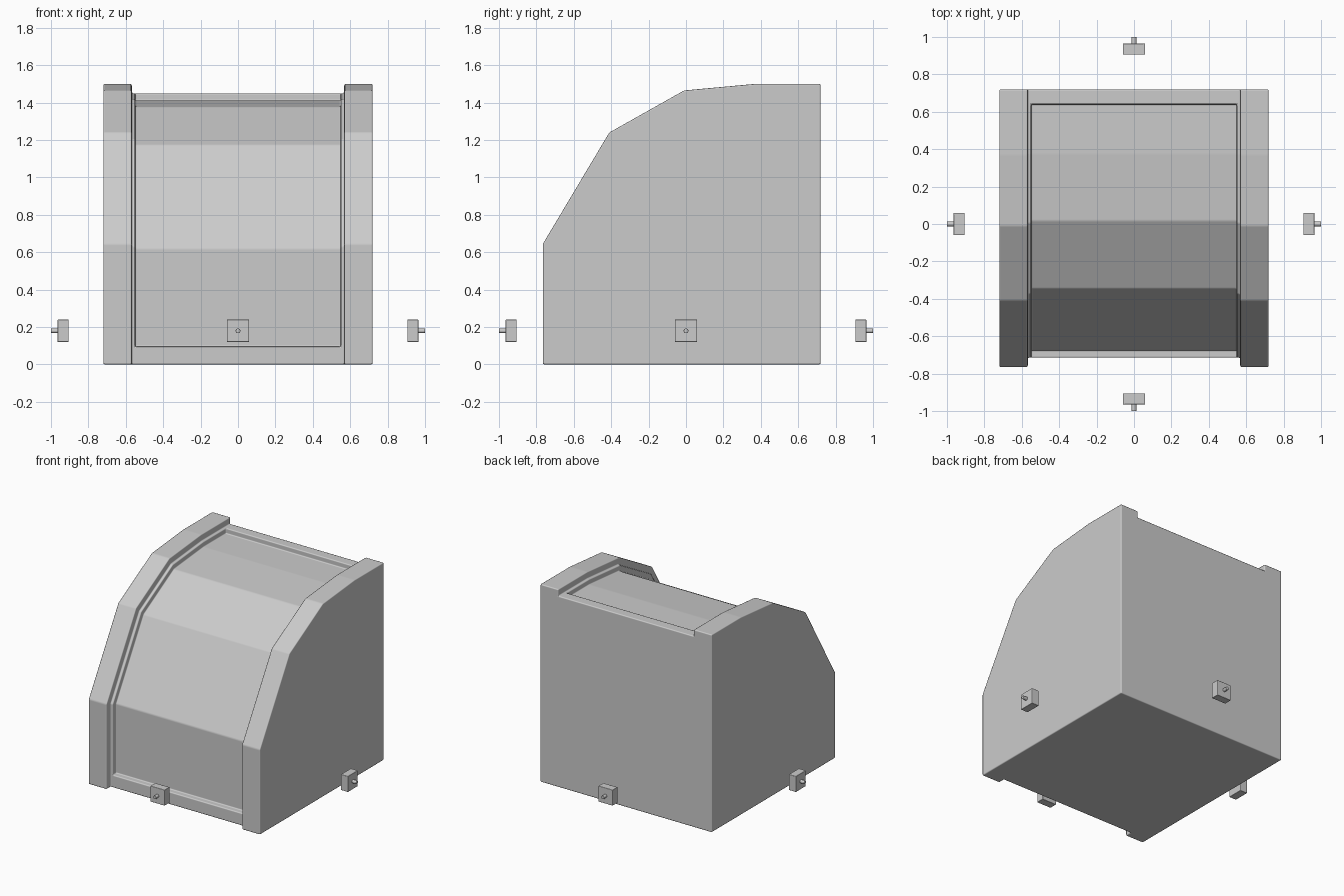
import bpy, bmesh
from mathutils import Vector, Matrix
from math import pi

if "Cube" in bpy.data.objects:
    bpy.data.objects.remove(bpy.data.objects["Cube"], do_unlink=True)

grey = bpy.data.materials.new("light grey")
grey.use_nodes = True
colour = (0.6, 0.6, 0.6, 1)
grey.diffuse_color = colour
grey.node_tree.nodes["Principled BSDF"].inputs["Base Color"].default_value = colour


def add_object(name, bm):
    bmesh.ops.recalc_face_normals(bm, faces=bm.faces)
    for f in bm.faces:
        f.smooth = True
    mesh = bpy.data.meshes.new(name)
    bm.to_mesh(mesh)
    bm.free()
    mesh.materials.append(grey)
    obj = bpy.data.objects.new(name, mesh)
    bpy.context.collection.objects.link(obj)
    return obj


def extrude_profile(name, points, half_width):
    """Extrude a (y, z) outline along x, centred on x = 0."""
    bm = bmesh.new()
    face = bm.faces.new([bm.verts.new((-half_width, y, z)) for y, z in points])
    new = bmesh.ops.extrude_face_region(bm, geom=[face])["geom"]
    bmesh.ops.translate(bm, vec=(2 * half_width, 0, 0),
                        verts=[v for v in new if isinstance(v, bmesh.types.BMVert)])
    return add_object(name, bm)


def inset(points, d):
    """Shift an open outline inward by d with mitred corners."""
    pts = [Vector(p) for p in points]
    normals = [Vector((b.y - a.y, a.x - b.x)).normalized() for a, b in zip(pts, pts[1:])]
    result = []
    for i, p in enumerate(pts):
        n1, n2 = normals[max(i - 1, 0)], normals[min(i, len(normals) - 1)]
        result.append(tuple(p + (n1 + n2) * d / (1 + n1.dot(n2))))
    return result


def soften(obj, width):
    bevel = obj.modifiers.new("soft edges", "BEVEL")
    bevel.width = width
    bevel.segments = 2
    bevel.limit_method = "ANGLE"
    bevel.angle_limit = 0.05
    bevel.harden_normals = True


# Body: full side outline, then two stepped recesses between the side panels
curve = [(-0.765, 0), (-0.765, 0.645), (-0.41, 1.24), (-0.01, 1.465), (0.37, 1.5), (0.72, 1.5)]
body = extrude_profile("body", curve + [(0.72, 0)], 0.72)

frame = inset(curve, 0.05)
frame[0] = (frame[0][0], -0.1)
frame[-1] = (0.9, frame[-1][1])
panel = inset(curve, 0.09)
panel[0] = (panel[0][0], 0.095)
panel[-1] = (0.64, panel[-1][1])

cutters = []
for name, outline, half_width in (("frame_cutter", frame, 0.568), ("panel_cutter", panel, 0.55)):
    outside = [(outline[-1][0], 1.8), (-1, 1.8), (-1, outline[0][1])]
    cutter = extrude_profile(name, outline + outside, half_width)
    cutter.hide_render = True
    cutters.append(cutter)
    cut = body.modifiers.new(name, "BOOLEAN")
    cut.operation = "DIFFERENCE"
    cut.solver = "EXACT"
    cut.object = cutter

# Bake the cuts and drop the cutters
graph = bpy.context.evaluated_depsgraph_get()
baked = bpy.data.meshes.new_from_object(body.evaluated_get(graph))
body.modifiers.clear()
body.data = baked
for cutter in cutters:
    bpy.data.objects.remove(cutter, do_unlink=True)
soften(body, 0.008)

# Four detached blocks with a small outward pin, one per side
for i, side in enumerate(("front", "left", "back", "right")):
    turn = Matrix.Rotation(i * pi / 2, 4, "Z")
    bm = bmesh.new()
    place = Matrix.Translation((0, -0.935, 0.18)) @ Matrix.Diagonal((0.12, 0.06, 0.12, 1))
    bmesh.ops.create_cube(bm, size=1, matrix=turn @ place)
    soften(add_object(side + "_block", bm), 0.004)

    bm = bmesh.new()
    place = Matrix.Translation((0, -0.98, 0.18)) @ Matrix.Rotation(pi / 2, 4, "X")
    bmesh.ops.create_cone(bm, cap_ends=True, segments=12, radius1=0.013, radius2=0.013,
                          depth=0.04, matrix=turn @ place)
    soften(add_object(side + "_pin", bm), 0.002)
